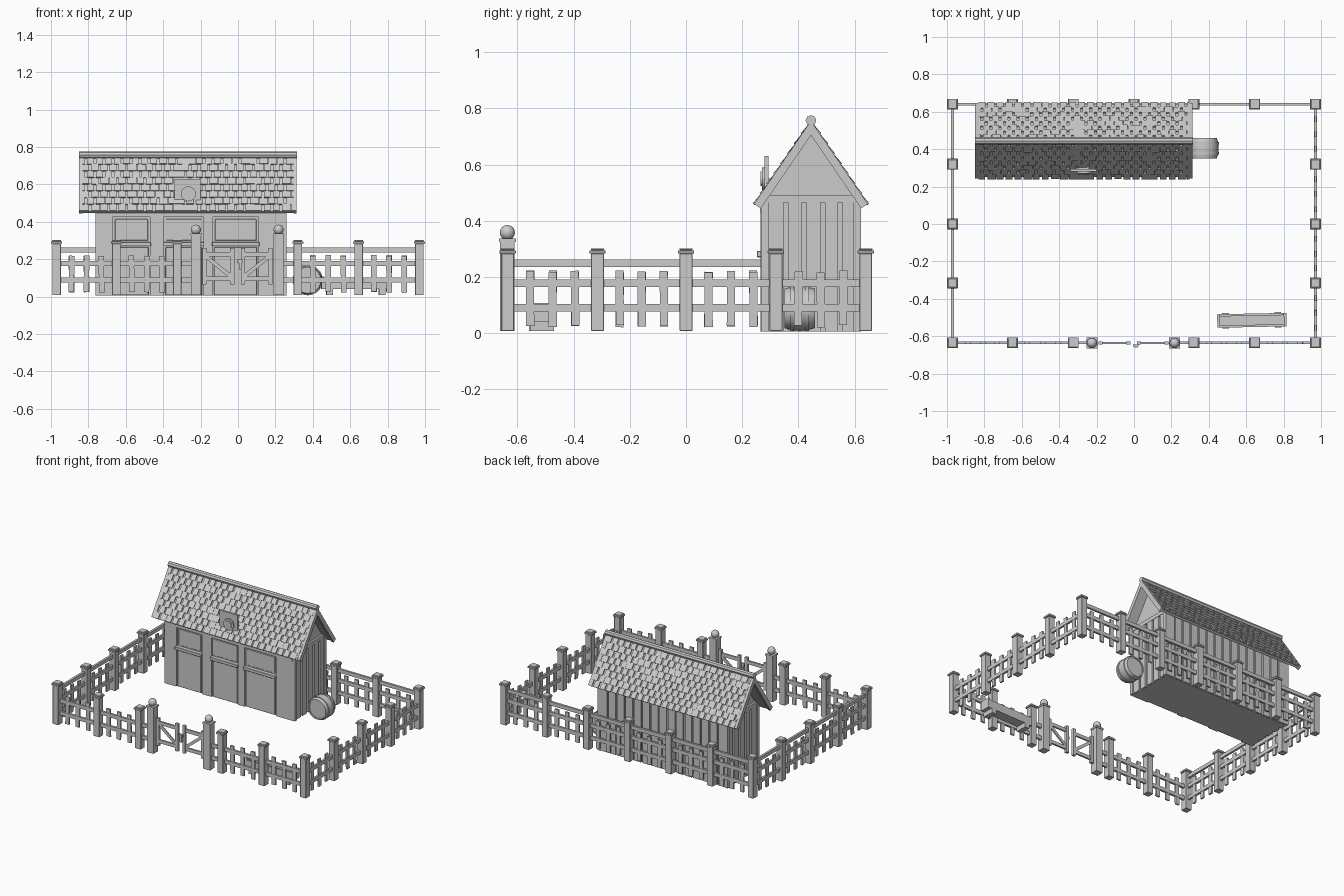
import bpy, bmesh, math, random
from mathutils import Matrix, Vector

if "Cube" in bpy.data.objects:
    bpy.data.objects.remove(bpy.data.objects["Cube"])

random.seed(4)


def box(bm, x0, x1, y0, y1, z0, z1):
    m = Matrix.Translation(((x0 + x1) / 2, (y0 + y1) / 2, (z0 + z1) / 2))
    bmesh.ops.create_cube(bm, size=1, matrix=m @ Matrix.Diagonal((x1 - x0, y1 - y0, z1 - z0, 1)))


def obox(bm, loc, size, rot):
    bmesh.ops.create_cube(bm, size=1, matrix=Matrix.Translation(loc) @ rot @ Matrix.Diagonal((*size, 1)))


def cyl(bm, loc, r, depth, axis, n, r2=None):
    rot = Matrix.Rotation(math.pi / 2, 4, 'Y' if axis == 'X' else 'X') if axis != 'Z' else Matrix()
    bmesh.ops.create_cone(bm, cap_ends=True, segments=n, radius1=r, radius2=r if r2 is None else r2,
                          depth=depth, matrix=Matrix.Translation(loc) @ rot)


def prism(bm, pts, x0, x1):
    """Extrude a y-z profile along x."""
    f = bm.faces.new([bm.verts.new((x0, y, z)) for y, z in pts])
    g = bmesh.ops.extrude_face_region(bm, geom=[f])
    bmesh.ops.translate(bm, vec=(x1 - x0, 0, 0), verts=[v for v in g['geom'] if isinstance(v, bmesh.types.BMVert)])


def finish(bm, name, bevel=0, smooth=False):
    bmesh.ops.recalc_face_normals(bm, faces=bm.faces)
    me = bpy.data.meshes.new(name)
    bm.to_mesh(me)
    bm.free()
    ob = bpy.data.objects.new(name, me)
    bpy.context.collection.objects.link(ob)
    if bevel:
        mod = ob.modifiers.new('bevel', 'BEVEL')
        mod.width, mod.segments = bevel, 1
    if smooth:
        bpy.ops.object.select_all(action='DESELECT')
        ob.select_set(True)
        bpy.context.view_layer.objects.active = ob
        bpy.ops.object.shade_smooth_by_angle()
    return ob


# Fence posts with flat caps
XS = [-.97, -.65, -.325, 0, .32, .645, .97]
YS = [-.635, -.315, 0, .32, .64]
spots = [(x, .64) for x in XS] + [(x, -.635) for x in XS if x] + [(x, y) for x in (-.97, .97) for y in YS[1:4]]
bm = bmesh.new()
for x, y in spots:
    box(bm, x - .023, x + .023, y - .023, y + .023, .008, .283)
    box(bm, x - .029, x + .029, y - .029, y + .029, .283, .295)
    box(bm, x - .024, x + .024, y - .024, y + .024, .295, .302)
finish(bm, 'fence_posts', .002)


# Fence rails and pickets, one bay at a time
def bay(bm, a, b, count, top):
    a, b = Vector((*a, 0)), Vector((*b, 0))
    d = b - a
    rot = Matrix.Rotation(math.atan2(d.y, d.x), 4, 'Z')
    mid = (a + b) / 2
    for z in [.177, .09] + ([.249] if top else []):
        obox(bm, mid + Vector((0, 0, z)), (d.length, .015, .026), rot)
    for i in range(count):
        p = a + d * (i + 1) / (count + 1)
        h = random.uniform(-.004, .004)
        obox(bm, p + Vector((0, 0, .122 + h)), (.029, .011, .195), rot @ Matrix.Rotation(random.uniform(-.02, .02), 4, 'Y'))


bm = bmesh.new()
for p, q in zip(XS, XS[1:]):
    bay(bm, (p, .64), (q, .64), 3, True)
for p, q in zip(YS, YS[1:]):
    bay(bm, (-.97, p), (-.97, q), 3, True)
    bay(bm, (.97, p), (.97, q), 3, False)
for p, q, n in [(-.97, -.65, 3), (-.65, -.325, 3), (-.325, -.225, 0), (.215, .32, 0), (.32, .645, 3), (.645, .97, 3)]:
    bay(bm, (p, -.635), (q, -.635), n, False)
finish(bm, 'fence_rails_and_pickets')

# Gate posts with round knobs
bm = bmesh.new()
for x in (-.225, .217):
    box(bm, x - .026, x + .026, -.662, -.61, .008, .325)
    box(bm, x - .03, x + .03, -.666, -.606, .325, .337)
    bmesh.ops.create_uvsphere(bm, u_segments=12, v_segments=8, radius=.027, matrix=Matrix.Translation((x, -.636, .358)))
finish(bm, 'gate_posts', smooth=True)

# Two gate leaves: frame, cross bars and diagonal brace
for name, x0, x1, s in (('left_gate', -.19, -.02, 1), ('right_gate', .015, .185, -1)):
    bm = bmesh.new()
    for a in (x0, x1 - .022):
        box(bm, a, a + .022, -.645, -.627, .065, .26)
    for z in (.085, .215):
        box(bm, x0, x1, -.642, -.63, z, z + .024)
    w = x1 - x0 - .02
    obox(bm, ((x0 + x1) / 2, -.636, .162), (math.hypot(w, .12), .01, .02),
         Matrix.Rotation(s * math.atan2(.12, w), 4, 'Y'))
    finish(bm, name)
bm = bmesh.new()
box(bm, -.005, .025, -.655, -.645, .18, .2)
box(bm, .005, .02, -.66, -.645, .145, .2)
finish(bm, 'gate_latch')

# Barn body
RY = .445
bm = bmesh.new()
prism(bm, [(.28, .005), (.61, .005), (.61, .47), (RY, .715), (.28, .47)], -.745, .24)
finish(bm, 'barn_body')

# Vertical wall boards on both ends and the back
bm = bmesh.new()
cuts = [.272, .356, .42, .487, .55, .62]
for xa, xb in ((-.757, -.744), (.239, .252)):
    for a, b in zip(cuts, cuts[1:]):
        box(bm, xa, xb, a + .008, b - .008, .006, .475)
    box(bm, xa - .002, xb + .002, .28, .61, .465, .492)
n = 15
for i in range(n):
    a = -.75 + i * .995 / n
    box(bm, a + .006, a + .995 / n - .006, .609, .62, .006, .475)
for x in (-.75, .245):
    for y in (.28, .61):
        box(bm, x - .013, x + .013, y - .013, y + .013, .005, .48)
finish(bm, 'wall_boards')

# Front pillars and half doors
bm = bmesh.new()
for a, b in ((-.745, -.67), (-.47, -.395), (-.185, -.135), (.11, .24)):
    box(bm, a, b, .266, .281, .005, .48)
box(bm, -.745, .24, .264, .281, .425, .475)
finish(bm, 'front_pillars')
bm = bmesh.new()
for a, b in ((-.67, -.47), (-.395, -.185), (-.135, .11)):
    box(bm, a + .008, b - .008, .268, .281, .008, .265)
    box(bm, a - .004, b + .004, .252, .281, .27, .292)
    box(bm, a + .012, b - .012, .274, .281, .3, .415)
finish(bm, 'half_doors', .002)

# Roof shell and barge boards
EY, EZ, RZ = .25, .455, .74
ang = math.atan2(RZ - EZ, RY - EY)
slope = math.hypot(RZ - EZ, RY - EY)


def chevron(t, lift):
    ny, nz = -math.sin(ang), math.cos(ang)
    o = [(EY + ny * lift, EZ + nz * lift), (RY, RZ + lift / nz)]
    i = [(EY - ny * t, EZ - nz * t), (RY, RZ - t / nz)]
    m = lambda p: (2 * RY - p[0], p[1])
    return [o[0], o[1], m(o[0]), m(i[0]), i[1], i[0]]


bm = bmesh.new()
prism(bm, chevron(.014, 0), -.835, .3)
finish(bm, 'roof_shell')
bm = bmesh.new()
for x0, x1 in ((-.85, -.832), (.296, .314)):
    prism(bm, chevron(.02, .009), x0, x1)
finish(bm, 'barge_boards')

# Shingles in staggered rows
bm = bmesh.new()
rows, pitch = 8, .0485
for s in (1, -1):
    for r in range(rows):
        t = (r + .5) * slope / rows
        x = -.832 - (pitch / 2 if r % 2 else 0)
        while x < .296:
            w = pitch - random.choice([.012, .012, .011, .002])
            a, b = max(x, -.832), min(x + w, .296)
            x += pitch
            if b - a < .008:
                continue
            off = .005 + random.uniform(0, .003)
            y = EY + math.cos(ang) * t - math.sin(ang) * off
            z = EZ + math.sin(ang) * t + math.cos(ang) * off
            obox(bm, ((a + b) / 2, RY + s * (y - RY), z), (b - a, slope / rows * 1.1, .008),
                 Matrix.Rotation(s * (ang - .1), 4, 'X'))
finish(bm, 'shingles')
bm = bmesh.new()
cyl(bm, (-.268, RY, .757), .019, 1.165, 'X', 8)
finish(bm, 'ridge_beam')

# Plaque with a round emblem on the front slope
bm = bmesh.new()
box(bm, -.34, -.2, .28, .294, .505, .63)
box(bm, -.3, -.24, .29, .36, .51, .55)
cyl(bm, (-.265, .277, .55), .04, .012, 'Y', 16)
cyl(bm, (-.265, .272, .55), .026, .012, 'Y', 16)
finish(bm, 'roof_plaque')

# Barrel lying against the right wall, lathed from stacked rings
prof = [(0, .355), (.06, .355), (.06, .35), (.07, .35), (.077, .375), (.08, .405),
        (.077, .435), (.07, .46), (.06, .46), (.06, .455), (0, .455)]
bm = bmesh.new()
vs = [bm.verts.new((.373 + r, y, .088)) for r, y in prof]
es = [bm.edges.new(p) for p in zip(vs, vs[1:])]
bmesh.ops.spin(bm, geom=vs + es, cent=(.373, 0, .088), axis=(0, 1, 0), angle=2 * math.pi, steps=20)
bmesh.ops.remove_doubles(bm, verts=bm.verts, dist=.0005)
for y in (.378, .432):
    cyl(bm, (.373, y, .088), .081, .012, 'Y', 20)
finish(bm, 'barrel', smooth=True)

# Feeding trough, hollow, on two feet
bm = bmesh.new()
L, W = .178, .03
box(bm, -L, L, -W, W, .04, .052)
for s in (-1, 1):
    box(bm, -L, L, s * W - .006, s * W + .006, .04, .098)
    box(bm, s * L - .007, s * L + .007, -W - .006, W + .006, .04, .108)
    box(bm, s * .14 - .018, s * .14 + .018, -.041, .041, .008, .042)
tr = finish(bm, 'trough')
tr.location = (.63, -.515, 0)
tr.rotation_euler.z = .02
